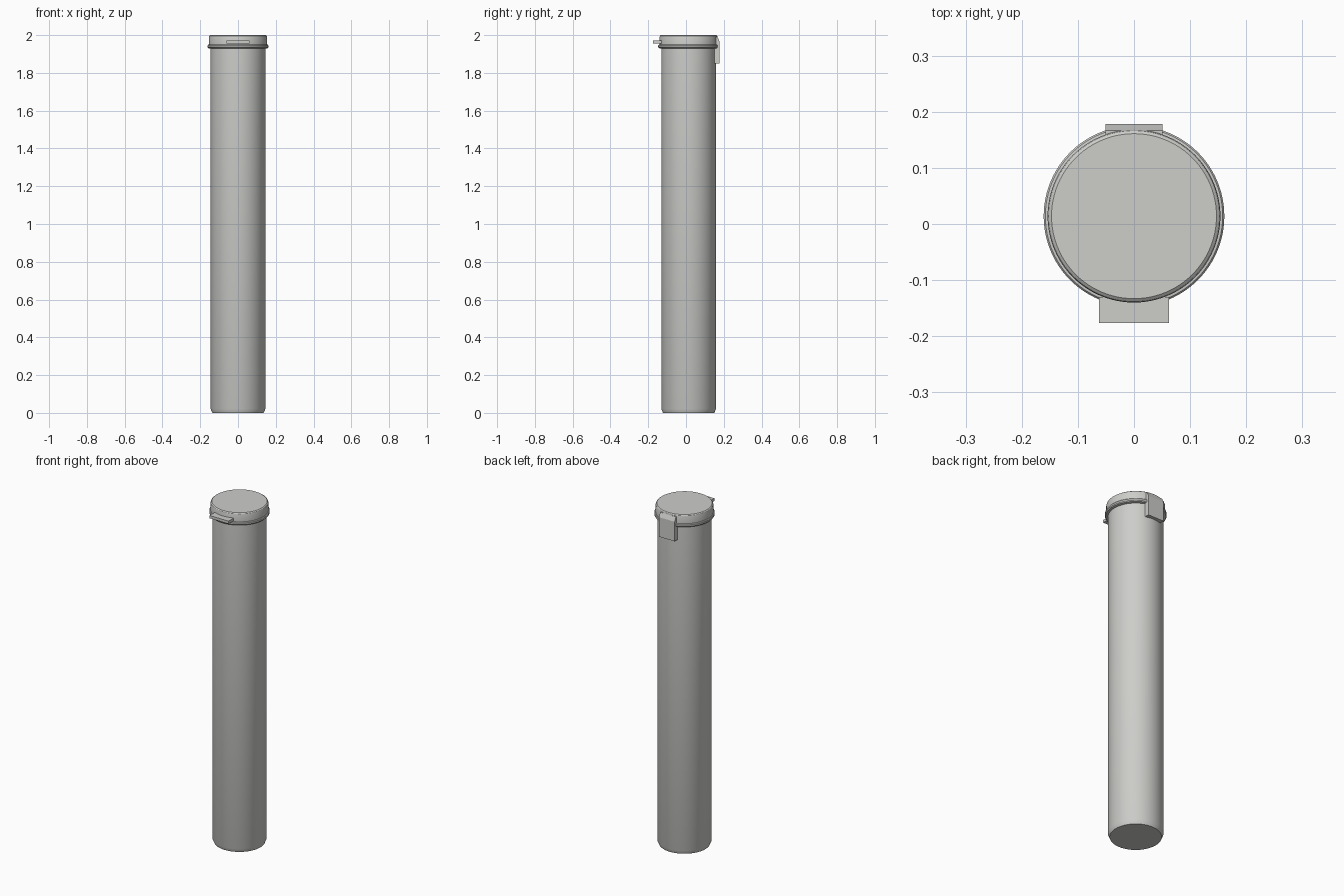
import bpy, bmesh, math

cube = bpy.data.objects.get("Cube")
if cube:
    bpy.data.objects.remove(cube, do_unlink=True)

CENTRE_Y = 0.014

plastic = bpy.data.materials.new("light grey plastic")
plastic.use_nodes = True
colour = (0.61, 0.61, 0.59, 1)
plastic.diffuse_color = colour
plastic.node_tree.nodes["Principled BSDF"].inputs["Base Color"].default_value = colour


def finish(name, bm, smooth=False):
    bmesh.ops.recalc_face_normals(bm, faces=bm.faces)
    mesh = bpy.data.meshes.new(name)
    bm.to_mesh(mesh)
    bm.free()
    mesh.materials.append(plastic)
    obj = bpy.data.objects.new(name, mesh)
    bpy.context.collection.objects.link(obj)
    if smooth:
        bpy.ops.object.select_all(action="DESELECT")
        obj.select_set(True)
        bpy.context.view_layer.objects.active = obj
        bpy.ops.object.shade_smooth_by_angle(angle=math.radians(25))
    return obj


def lathe(name, profile, sides=96):
    """Closed solid of revolution from (radius, height) points."""
    bm = bmesh.new()
    rings = []
    for r, z in profile:
        rings.append([bm.verts.new((r * math.cos(a), CENTRE_Y + r * math.sin(a), z))
                      for a in (math.tau * i / sides for i in range(sides))])
    for low, high in zip(rings, rings[1:]):
        for i in range(sides):
            j = (i + 1) % sides
            bm.faces.new((low[i], low[j], high[j], high[i]))
    bm.faces.new(rings[0][::-1])
    bm.faces.new(rings[-1])
    return finish(name, bm, True)


def extrude_side(name, outline, half_width):
    """Side outline of (y, z) points extruded symmetrically along x."""
    bm = bmesh.new()
    face = bm.faces.new([bm.verts.new((-half_width, y, z)) for y, z in outline])
    new = bmesh.ops.extrude_face_region(bm, geom=[face])["geom"]
    verts = [v for v in new if isinstance(v, bmesh.types.BMVert)]
    bmesh.ops.translate(bm, verts=verts, vec=(2 * half_width, 0, 0))
    return finish(name, bm)


# Tube with a chamfered foot
lathe("tube_body", [(0.136, 0), (0.145, 0.022), (0.145, 1.94)])

# Rim bead and snap-on lid
lathe("tube_rim", [(0.146, 1.928), (0.157, 1.931), (0.161, 1.936),
                   (0.161, 1.945), (0.158, 1.949), (0.15, 1.95)])
lathe("lid", [(0.154, 1.945), (0.154, 1.99), (0.152, 1.996), (0.147, 2.0)])

# Thumb tab at the front
extrude_side("thumb_tab", [(-0.176, 1.955), (-0.13, 1.955),
                           (-0.13, 1.971), (-0.176, 1.971)], 0.062)

# Hinge plate at the back
extrude_side("hinge_plate", [(0.152, 1.85), (0.178, 1.85), (0.178, 1.965),
                             (0.167, 1.99), (0.152, 1.99)], 0.051)
